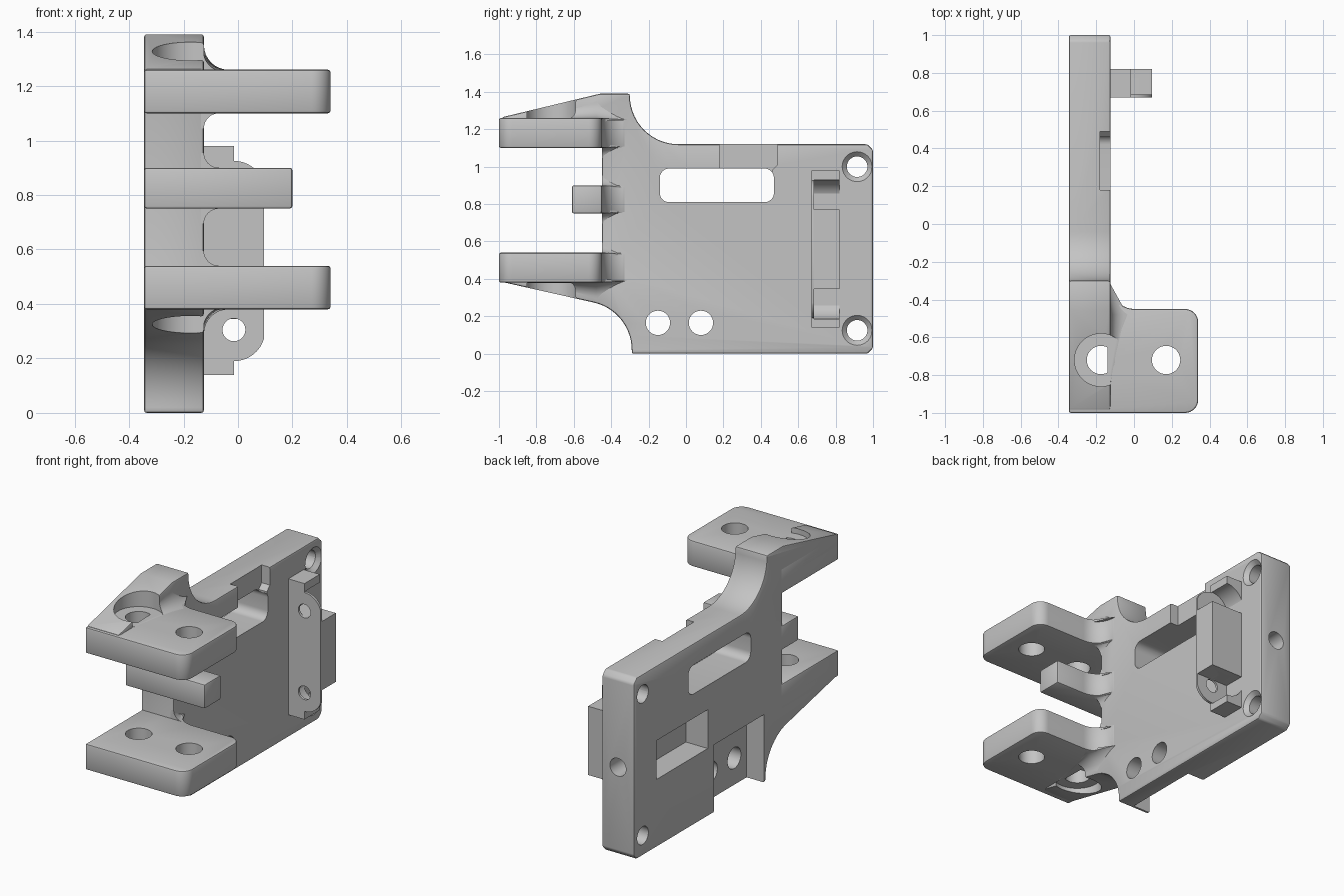
import bpy, bmesh, math
from math import sin, cos, radians, tau

if "Cube" in bpy.data.objects:
    bpy.data.objects.remove(bpy.data.objects["Cube"], do_unlink=True)

grey = bpy.data.materials.new("light_grey")
grey.use_nodes = True
grey.diffuse_color = (0.55, 0.55, 0.55, 1)
grey.node_tree.nodes["Principled BSDF"].inputs["Base Color"].default_value = grey.diffuse_color

BACK, FACE = -0.345, -0.125      # the two faces of the main plate
EDGE = -0.45                     # front edge of the main plate


def arc(cx, cy, r, a, b, n=14):
    return [(cx + r * cos(radians(a + (b - a) * i / n)),
             cy + r * sin(radians(a + (b - a) * i / n))) for i in range(n + 1)]


def circle(cx, cy, r):
    return arc(cx, cy, r, 0, 360, 40)[:-1]


def rect(u0, v0, u1, v1):
    return [(u0, v0), (u1, v0), (u1, v1), (u0, v1)]


def round_rect(u0, v0, u1, v1, r):
    return (arc(u1 - r, v1 - r, r, 0, 90, 8) + arc(u0 + r, v1 - r, r, 90, 180, 8)
            + arc(u0 + r, v0 + r, r, 180, 270, 8) + arc(u1 - r, v0 + r, r, 270, 360, 8))


def finish(bm, name):
    bmesh.ops.recalc_face_normals(bm, faces=bm.faces)
    mesh = bpy.data.meshes.new(name)
    bm.to_mesh(mesh)
    bm.free()
    mesh.materials.append(grey)
    ob = bpy.data.objects.new(name, mesh)
    bpy.context.collection.objects.link(ob)
    return ob


def prism(name, outline, axis, a, b, end_outline=None):
    """Extrude an outline along an axis, optionally to a different end outline."""
    place = {"x": lambda u, v, t: (t, u, v),
             "y": lambda u, v, t: (u, t, v),
             "z": lambda u, v, t: (u, v, t)}[axis]
    bm = bmesh.new()
    lo = [bm.verts.new(place(u, v, a)) for u, v in outline]
    hi = [bm.verts.new(place(u, v, b)) for u, v in (end_outline or outline)]
    bm.faces.new(lo)
    bm.faces.new(hi)
    for i in range(len(lo)):
        j = (i + 1) % len(lo)
        bm.faces.new((lo[i], lo[j], hi[j], hi[i]))
    return finish(bm, name)


def blend(name, z, side, size, y_base, tips):
    """Concave fillet against the plate face, fading to a point at each tip."""
    cx, cz = FACE + size, z + side * size
    ring = [(FACE - 0.02, z - side * 0.02), (FACE + size, z - side * 0.02)]
    ring += [(cx - size * sin(t * tau / 32), cz - side * size * cos(t * tau / 32)) for t in range(9)]
    ring += [(FACE - 0.02, z + side * size)]
    bm = bmesh.new()
    verts = [bm.verts.new((x, y_base, zz)) for x, zz in ring]
    for y in tips:
        tip = bm.verts.new((FACE - 0.01, y, z - side * 0.01))
        for i in range(len(verts)):
            bm.faces.new((verts[i], verts[(i + 1) % len(verts)], tip))
    if len(tips) == 1:
        bm.faces.new(verts)
    return finish(bm, name)


def build(ob, cutters=(), bevel=0.0):
    """Bevel, cut, apply and shade one part."""
    if bevel:
        m = ob.modifiers.new("edge", "BEVEL")
        m.width, m.segments = bevel, 2
        m.limit_method, m.angle_limit = "ANGLE", radians(40)
        m.use_clamp_overlap = False
    for c in cutters:
        c.hide_render = True
        m = ob.modifiers.new("cut", "BOOLEAN")
        m.operation, m.solver, m.object = "DIFFERENCE", "EXACT", c
    deps = bpy.context.evaluated_depsgraph_get()
    mesh = bpy.data.meshes.new_from_object(ob.evaluated_get(deps))
    ob.modifiers.clear()
    ob.data = mesh
    bpy.ops.object.select_all(action="DESELECT")
    ob.select_set(True)
    bpy.context.view_layer.objects.active = ob
    bpy.ops.object.shade_smooth_by_angle(angle=radians(32))


# Cutters shared by the arms, ribs and fillets
HOLE_Y = -0.72
arm_holes = [prism("arm_hole", circle(x, HOLE_Y, 0.075), "z", -0.2, 1.6) for x in (-0.175, 0.17)]
seats = [prism("screw_seat", circle(-0.175, HOLE_Y, 0.14), "z", a, b)
         for a, b in ((1.261, 1.6), (-0.1, 0.379))]

# Main plate with the sloping ribs above and below the arms
profile = [(0.97, 0), (1, 0.03), (1, 1.09), (0.97, 1.12)]
profile += arc(-0.04, 1.38, 0.26, 270, 180)
profile += [(-0.30, 1.39), (-0.46, 1.39), (-0.985, 1.264), (-0.985, 1.18), (EDGE, 1.18),
            (EDGE, 0.46), (-0.985, 0.46), (-0.985, 0.384)]
profile += arc(-0.55, 0.02, 0.26, 76, 0) + [(-0.29, 0)]
plate = prism("main_plate", profile, "x", BACK, FACE)

cuts = arm_holes[:1] + seats
for z in (0.125, 1.0):
    cuts.append(prism("corner_hole", circle(0.915, z, 0.055), "x", -0.5, 0))
    cuts.append(prism("countersink", circle(0.915, z, 0.045), "x", -0.16, -0.12, circle(0.915, z, 0.085)))
for y in (-0.15, 0.08):
    cuts.append(prism("lower_hole", circle(y, 0.165, 0.065), "x", -0.5, 0))
cuts.append(prism("slot", round_rect(-0.14, 0.81, 0.47, 0.99, 0.05), "x", -0.5, 0))
cuts.append(prism("slot_notch", rect(0.18, 0.94, 0.46, 1.2), "x", -0.18, 0))
cuts.append(prism("notch_flare", [(0.44, 0.98), (0.46, 0.98), (0.49, 1.01), (0.49, 1.2), (0.44, 1.2)],
                  "x", -0.181, 0))
cuts.append(prism("back_recess", rect(-0.27, -0.1, 0.22, 0.42), "x", -0.5, BACK + 0.12))
cuts.append(prism("back_pocket", rect(0.28, 0.42, 0.78, 0.66), "x", -0.5, BACK + 0.15))
cuts.append(prism("end_hole", circle(-0.235, 0.55, 0.055), "y", 0.7, 1.2))
build(plate, cuts, 0.01)


def bracket(name, x_end, y_front, z0, z1, r, cutters):
    """Horizontal tab with a rounded root running into the plate."""
    if r:
        front = arc(x_end - r, y_front + r, r, -90, 0, 8)
        rear = arc(x_end - r, EDGE - r, r, 0, 90, 8)
    else:
        front, rear = [(x_end, y_front)], [(x_end, EDGE)]
    root = arc(FACE + 0.13, EDGE + 0.13, 0.13, 270, 180, 10)
    outline = [(BACK, y_front)] + front + rear + root
    outline += [(-0.2, EDGE + 0.13), (-0.2, EDGE + 0.02), (BACK, EDGE + 0.02)]
    build(prism(name, outline, "z", z0, z1), cutters, 0.01)


bracket("upper_arm", 0.34, -1, 1.10, 1.26, 0.07, arm_holes)
bracket("lower_arm", 0.34, -1, 0.38, 0.54, 0.07, arm_holes)
bracket("middle_tab", 0.20, -0.61, 0.75, 0.90, 0, [])

# Fillets between the plate face and the tabs
for z, side in ((1.10, -1), (0.90, 1), (0.75, -1), (0.54, 1)):
    build(blend("inner_fillet", z, side, 0.055, EDGE, [-0.32]))
for z, side in ((1.26, 1), (0.38, -1)):
    build(blend("rib_fillet", z, side, 0.09, -0.48, [-0.99, -0.30]), seats)

# Cable clamp on the plate face, with a pocket behind each screw hole
CX, LOW, HIGH = -0.015, 0.305, 0.81
outline = [(-0.15, 0.14), (CX, 0.14)] + arc(CX, LOW, 0.115, -90, -17)
outline += arc(CX, HIGH, 0.115, 17, 90) + [(CX, 0.98), (-0.15, 0.98)]
clamp = prism("clamp_block", outline, "y", 0.67, 0.82)
cuts = [prism("clamp_pocket", arc(CX, HIGH, 0.12, -19.5, 199.5, 28), "y", 0.685, 0.9),
        prism("clamp_pocket", arc(CX, LOW, 0.12, 160.5, 379.5, 28), "y", 0.685, 0.9)]
cuts += [prism("clamp_hole", circle(CX, z, 0.042), "y", 0.6, 0.75) for z in (LOW, HIGH)]
build(clamp, cuts)

# Remove the cutting tools
for ob in [o for o in bpy.context.scene.objects if o.hide_render]:
    bpy.data.objects.remove(ob, do_unlink=True)
